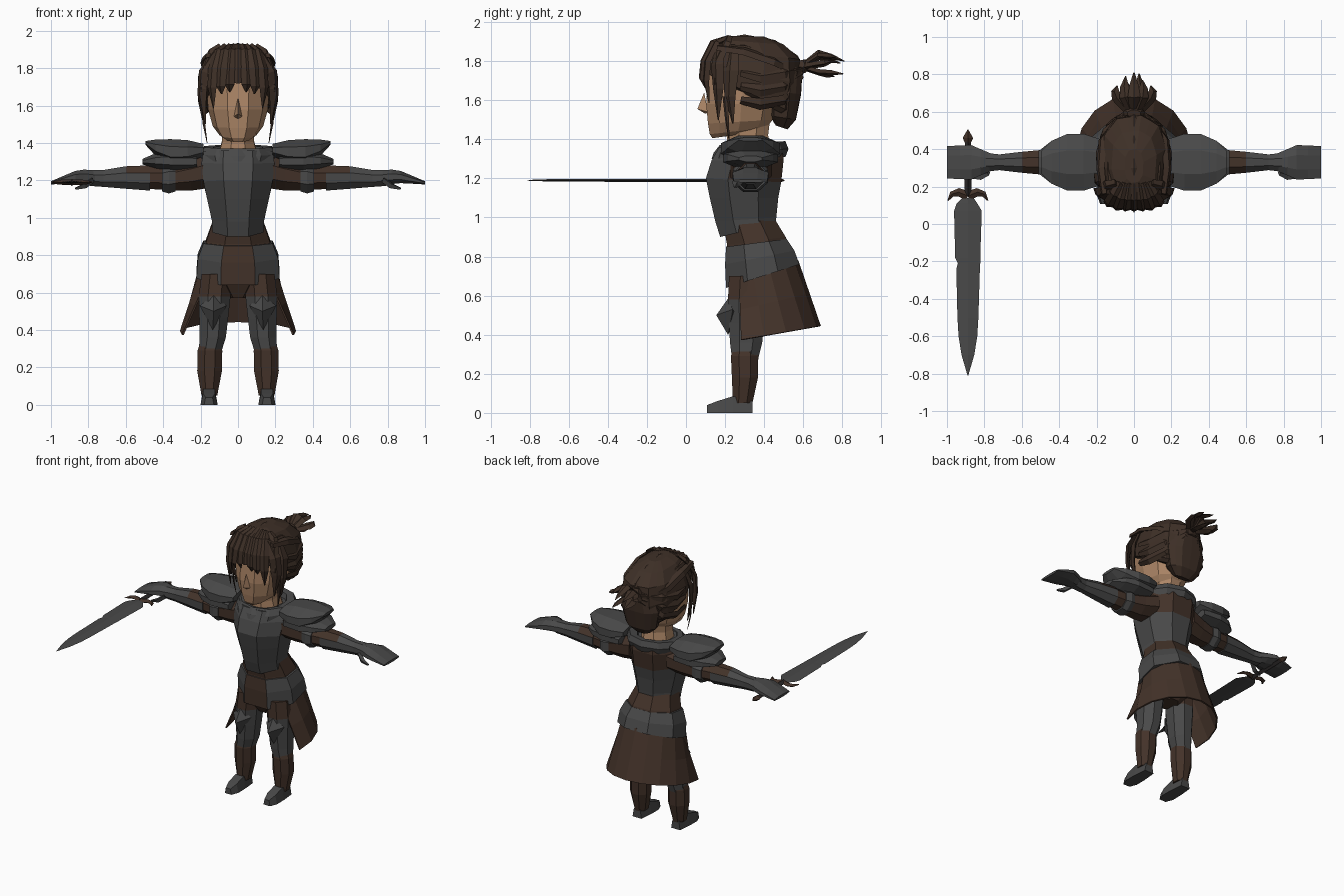
import bpy, bmesh, math
from mathutils import Vector


def material(name, col):
    m = bpy.data.materials.new(name)
    m.diffuse_color = (*col, 1)
    return m


STEEL = material("dark steel", (0.066, 0.066, 0.066))
LEATHER = material("brown leather", (0.056, 0.032, 0.022))
HAIR = material("dark brown hair", (0.048, 0.029, 0.020))
SKIN = material("skin", (0.42, 0.24, 0.135))
GRIP = material("dark grip", (0.025, 0.022, 0.022))


def build(name, verts, faces, mats, rule=None, mirror=False):
    bm = bmesh.new()
    vs = [bm.verts.new(v) for v in verts]
    for f in faces:
        bm.faces.new([vs[i] for i in f])
    bmesh.ops.recalc_face_normals(bm, faces=bm.faces)
    if rule:
        for f in bm.faces:
            f.material_index = int(rule(f.calc_center_median()))
    me = bpy.data.meshes.new(name)
    bm.to_mesh(me)
    bm.free()
    ob = bpy.data.objects.new(name, me)
    bpy.context.collection.objects.link(ob)
    for m in mats:
        me.materials.append(m)
    if mirror:
        md = ob.modifiers.new("mirror", 'MIRROR')
        md.use_mirror_merge = False
    return ob


def loft(name, rings, mats, rule=None, mirror=False, caps=True, closed=True):
    n = len(rings[0])
    verts = [p for r in rings for p in r]
    faces = []
    for k in range(len(rings) - 1):
        for i in range(n if closed else n - 1):
            j = (i + 1) % n
            faces.append((k * n + i, k * n + j, k * n + n + j, k * n + n + i))
    if caps:
        faces += [tuple(range(n)), tuple(range(len(verts) - n, len(verts)))]
    return build(name, verts, faces, mats, rule, mirror)


def unit_ring(n, ridge, power=1.0, rib=0.0):
    """Unit polygon; ridge puts a corner at the front instead of a flat."""
    off = 0 if ridge else math.pi / n
    s = 1 if ridge else 1 / math.cos(math.pi / n)
    out = []
    for i in range(n):
        a = off + i * 2 * math.pi / n
        r = s * (1 - rib * (i % 2))
        out.append([math.copysign(abs(t) ** power, t) * r for t in (math.cos(a), math.sin(a))])
    return out


def stack(rows, n=8, cx=0, ridge=False, power=1.0, rib=0.0):
    """Rows of (z front, z back, half width, y front, y back)."""
    u = unit_ring(n, ridge, power, rib)
    return [[(cx + w * c, (yf + yb) / 2 + (yb - yf) / 2 * s, (zf + zb) / 2 + (zb - zf) / 2 * s)
             for c, s in u] for zf, zb, w, yf, yb in rows]


def sleeve(rows, n=8, cy=0.33):
    """Rows of (x, half depth, z low, z high), running sideways."""
    return [[(x, cy + d * c, (lo + hi) / 2 + (hi - lo) / 2 * s) for c, s in unit_ring(n, False)]
            for x, d, lo, hi in rows]


def lock(name, path, widths, thick=0.014, centre=(0, 0.33, 1.65), mat=HAIR, mirror=False):
    """Tapered strand with a diamond section, lying flat around a centre."""
    P = [Vector(p) for p in path]
    rings = []
    for i, p in enumerate(P):
        t = (P[min(i + 1, len(P) - 1)] - P[max(i - 1, 0)]).normalized()
        nrm = p - Vector(centre)
        nrm = (nrm - t * nrm.dot(t)).normalized()
        side, w = t.cross(nrm), widths[i]
        h = thick * min(1, w / 0.02)
        rings.append([p + side * w, p + nrm * h, p - side * w, p - nrm * h])
    return loft(name, rings, [mat], mirror=mirror)


# Torso: waist, breastplate and back yoke
loft("waist", stack([(.80, .84, .185, .21, .53), (.86, .90, .17, .21, .51), (.97, .99, .135, .19, .455)]), [LEATHER])
loft("breastplate", stack([(.90, .97, .137, .175, .46), (.98, 1.0, .14, .15, .462), (1.1, 1.1, .165, .122, .472),
                           (1.2, 1.18, .185, .102, .487), (1.29, 1.30, .195, .13, .50), (1.36, 1.35, .185, .17, .49)]),
     [STEEL, LEATHER], lambda c: c.z > 1.19 and c.y > .25 and c.z < 1.34)
loft("collar", stack([(1.30, 1.31, .19, .14, .50), (1.33, 1.35, .20, .15, .515), (1.37, 1.39, .18, .18, .50),
                      (1.365, 1.385, .13, .20, .46), (1.32, 1.33, .12, .21, .44)], 10), [STEEL], caps=False)

# Hip armour with a leather front panel
loft("hip_plates", stack([(.64, .76, .222, .205, .58), (.76, .83, .215, .20, .555), (.85, .89, .185, .205, .515)]),
     [STEEL, LEATHER], lambda c: abs(c.x) < .05 and c.y < .3)
loft("groin", stack([(.57, .57, .06, .28, .42), (.66, .68, .17, .23, .50)]), [LEATHER])

# Open fronted skirt
rings = []
for k in range(3):
    t, row = k / 2, []
    for i in range(11):
        a0, a1 = math.radians(-40 + 26 * i), math.radians(-16 + 21.2 * i)
        top = Vector((.215 * math.cos(a0), .39 + .185 * math.sin(a0), .72 + .06 * math.sin(a0)))
        low = Vector((.312 * math.cos(a1), .37 + .32 * math.sin(a1), .39 + .055 * math.sin(a1)))
        row.append(top.lerp(low, t))
    rings.append(row)
skirt = loft("skirt", rings, [LEATHER], caps=False, closed=False)
skirt.modifiers.new("thickness", 'SOLIDIFY').thickness = 0.01

# Legs, boots and knee guards
def column(rows):
    return [stack([(z, z, w, yf, yb)], 8, cx)[0] for z, cx, w, yf, yb in rows]


loft("thigh", column([(.70, .115, .08, .22, .42), (.58, .125, .085, .215, .41), (.46, .13, .077, .22, .40),
                      (.36, .135, .07, .225, .39), (.28, .15, .06, .235, .37)]),
     [STEEL, LEATHER], lambda c: c.z > .59, mirror=True)
loft("shin", column([(.33, .148, .055, .24, .365), (.29, .15, .066, .23, .37), (.18, .152, .066, .235, .368),
                     (.05, .153, .042, .24, .34)]), [LEATHER], mirror=True)
foot = []
for y, w, h in ((.34, .036, .06), (.24, .045, .085), (.16, .046, .06), (.108, .026, .04)):
    foot.append([(.155 - w, y, 0), (.155 + w, y, 0), (.155 + w * .7, y, h), (.155 - w * .7, y, h)])
loft("foot", foot, [STEEL], mirror=True)
build("knee_guard", [(.13, .155, .50), (.13, .215, .585), (.205, .24, .53), (.135, .215, .40), (.06, .24, .53),
                     (.13, .26, .49)],
      [(0, 1, 2), (0, 2, 3), (0, 3, 4), (0, 4, 1), (5, 2, 1), (5, 3, 2), (5, 4, 3), (5, 1, 4)], [STEEL], mirror=True)

# Arms, gauntlets and shoulder armour
loft("arm", sleeve([(.15, .11, 1.16, 1.34), (.25, .09, 1.145, 1.31), (.35, .075, 1.145, 1.28), (.41, .068, 1.15, 1.275),
                    (.49, .06, 1.155, 1.275)]), [LEATHER], mirror=True)
loft("elbow_guard", sleeve([(.335, .082, 1.14, 1.29), (.37, .09, 1.13, 1.295), (.405, .078, 1.14, 1.28)]),
     [STEEL], mirror=True)
loft("forearm", sleeve([(.47, .068, 1.145, 1.28), (.60, .056, 1.155, 1.275), (.72, .042, 1.165, 1.255),
                        (.79, .05, 1.17, 1.255)]),
     [STEEL, LEATHER], lambda c: .5 < c.x < .6 and c.z > 1.25, mirror=True)
loft("hand", sleeve([(.76, .045, 1.175, 1.25), (.82, .07, 1.18, 1.258), (.87, .092, 1.185, 1.25),
                     (.93, .09, 1.182, 1.225), (1.0, .086, 1.178, 1.195)]), [STEEL], mirror=True)
lock("thumb", [(.78, .28, 1.20), (.82, .255, 1.17), (.87, .25, 1.155)], (.025, .022, .008), .016,
     (.85, .33, 1.3), STEEL, True)
loft("shoulder_plate", sleeve([(.185, .125, 1.33, 1.395), (.27, .152, 1.29, 1.415), (.36, .15, 1.285, 1.42),
                               (.44, .115, 1.33, 1.418), (.495, .06, 1.39, 1.41)]), [STEEL], mirror=True)
loft("shoulder_under_plate", sleeve([(.22, .13, 1.26, 1.34), (.35, .14, 1.25, 1.36), (.44, .115, 1.265, 1.345),
                                     (.51, .06, 1.285, 1.315)]), [STEEL], mirror=True)

# Head
loft("neck", stack([(1.30, 1.32, .11, .21, .44), (1.40, 1.42, .085, .21, .42), (1.48, 1.5, .09, .2, .43)]), [SKIN])
loft("head", stack([(1.405, 1.44, .07, .13, .38), (1.425, 1.46, .10, .115, .42), (1.48, 1.5, .135, .105, .45),
                    (1.58, 1.58, .16, .095, .47), (1.74, 1.74, .17, .105, .50), (1.84, 1.84, .13, .16, .45)],
                   10, ridge=True, power=.9), [SKIN])
build("nose", [(0, .093, 1.64), (.024, .112, 1.54), (0, .058, 1.555), (-.024, .112, 1.54), (0, .10, 1.53)],
      [(0, 1, 2), (0, 2, 3), (1, 4, 2), (4, 3, 2), (0, 3, 4, 1)], [SKIN])

# Hair cap, nape and knot
loft("hair_cap", stack([(1.73, 1.51, .165, .12, .53), (1.74, 1.53, .185, .10, .56), (1.80, 1.68, .195, .09, .59),
                        (1.86, 1.81, .17, .11, .58), (1.91, 1.885, .12, .16, .50), (1.93, 1.925, .05, .22, .40)],
                       20, power=.8, rib=.04), [HAIR])
loft("nape_hair", stack([(1.47, 1.45, .06, .46, .52), (1.52, 1.50, .12, .43, .565), (1.65, 1.63, .15, .42, .592),
                         (1.77, 1.77, .10, .44, .60)], 14, power=.85, rib=.06), [HAIR])
loft("hair_knot", stack([(1.73, 1.74, .035, .57, .61), (1.765, 1.77, .055, .55, .64), (1.80, 1.81, .035, .57, .61)]),
     [HAIR])

# Fringe, side locks and swept back strands
for i in range(9):
    u = (i - 4) / 4
    x, y = .175 * u, .08 + .075 * u ** 4
    tip = 1.735 - .17 * abs(u) ** 1.2 - .03 * (i % 2)
    lock(f"fringe_{i}", [(x * .55, .22, 1.92), (x * .8, y + .055, 1.895), (x, y + .008, 1.80),
                         (x * 1.06, y, 1.72 - .03 * abs(u)), (x * 1.0, y + .015, tip)],
         (.02, .028, .033, .028, .003))
lock("temple_lock", [(.12, .17, 1.88), (.185, .16, 1.78), (.195, .165, 1.66), (.175, .165, 1.50)],
     (.025, .04, .035, .004), mirror=True)
lock("side_lock", [(.15, .24, 1.86), (.195, .23, 1.75), (.198, .225, 1.62), (.18, .24, 1.48)],
     (.03, .045, .032, .004), mirror=True)
lock("thin_strand", [(.185, .2, 1.62), (.182, .21, 1.5), (.165, .22, 1.40)], (.016, .012, .003), .008, mirror=True)
for i in range(5):
    x = .04 * i
    lock(f"swept_strand_{i}", [(x, .16, 1.90 - x * .2), (x * 1.12, .30, 1.922 - x * .45), (x * 1.05, .45, 1.895 - x * .6),
                               (x * .55, .56, 1.82 - x * .5), (0, .60, 1.77)], (.02, .03, .03, .022, .01), mirror=True)
for i, z in enumerate((1.74, 1.67, 1.60)):
    lock(f"lower_strand_{i}", [(.185, .28, z), (.19, .38, z - .02), (.155, .50, z), (.05, .595, 1.76 - .02 * i)],
         (.02, .032, .03, .012), mirror=True)

# Ponytail tufts
for i, (x, z1, y2, z2) in enumerate(((0, 1.845, .81, 1.80), (.05, 1.83, .77, 1.82), (-.05, 1.82, .79, 1.79),
                                     (.03, 1.745, .805, 1.735), (-.04, 1.74, .76, 1.72),
                                     (.10, 1.79, .74, 1.80), (-.10, 1.78, .74, 1.79))):
    lock(f"ponytail_tuft_{i}", [(x * .2, .59, 1.77), (x * .9, .68, z1), (x, (.68 + y2) / 2, (z1 + z2) / 2), (x * .9, y2, z2)],
         (.02, .034, .024, .003), centre=(0, .68, 1.55))

# Sword lying forward from the hand
SX, SZ = -.888, 1.19


def bar(name, rows, mat):
    loft(name, [[(SX + l, y, SZ), (SX, y, SZ + h), (SX + r, y, SZ), (SX, y, SZ - h)] for y, l, r, h in rows], [mat])


bar("blade", [(.14, -.03, .03, .008), (.11, -.06, .05, .008), (.07, -.074, .074, .008), (-.18, -.068, .066, .008),
              (-.21, -.054, .066, .008), (-.24, -.062, .064, .008), (-.5, -.056, .056, .007), (-.6, -.05, .05, .007),
              (-.7, -.034, .034, .006), (-.81, -.002, .002, .002)], STEEL)
bar("grip", [(.15, -.02, .02, .018), (.3, -.018, .018, .018), (.44, -.016, .016, .016)], GRIP)
bar("pommel", [(.43, -.014, .014, .014), (.46, -.028, .028, .02), (.505, -.002, .002, .002)], LEATHER)
for s, side in ((-1, "left"), (1, "right")):
    lock(f"{side}_guard", [(SX, .15, SZ), (SX + s * .05, .17, SZ), (SX + s * .085, .16, SZ), (SX + s * .107, .125, SZ)],
         (.025, .022, .015, .003), .014, (SX, .15, SZ - 1), LEATHER)
